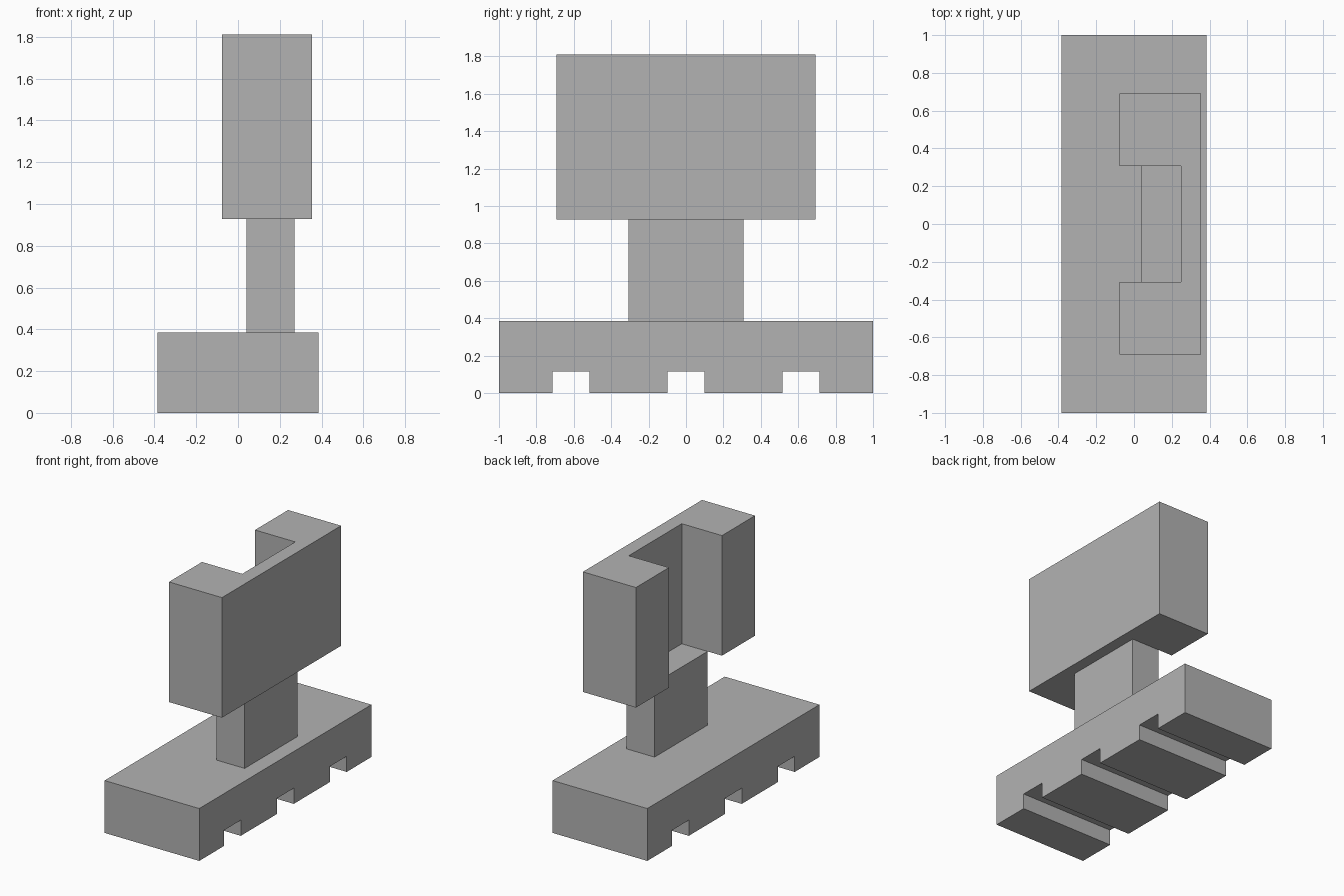
import bpy
import bmesh
from mathutils import Vector

cube = bpy.data.objects.get("Cube")
if cube:
    bpy.data.objects.remove(cube, do_unlink=True)

# Single flat grey
GREY = (0.45, 0.45, 0.45, 1.0)
grey = bpy.data.materials.new("plain_grey")
grey.use_nodes = True
grey.diffuse_color = GREY
grey.node_tree.nodes["Principled BSDF"].inputs["Base Color"].default_value = GREY


def prism(name, profile, offset):
    """Extrude a closed planar profile along an offset."""
    bm = bmesh.new()
    face = bm.faces.new([bm.verts.new(p) for p in profile])
    result = bmesh.ops.extrude_face_region(bm, geom=[face], use_keep_orig=True)
    moved = [g for g in result["geom"] if isinstance(g, bmesh.types.BMVert)]
    bmesh.ops.translate(bm, verts=moved, vec=Vector(offset))
    bmesh.ops.recalc_face_normals(bm, faces=bm.faces)
    mesh = bpy.data.meshes.new(name)
    bm.to_mesh(mesh)
    bm.free()
    mesh.materials.append(grey)
    obj = bpy.data.objects.new(name, mesh)
    bpy.context.collection.objects.link(obj)
    return obj


# Base: side profile with three grooves underneath, extruded across the width
HALF_WIDTH, BASE_TOP = 0.385, 0.385
GROOVE_HALF, GROOVE_TOP = 0.098, 0.115
outline = [(-1, BASE_TOP), (-1, 0)]
for centre in (-0.615, 0, 0.615):
    a, b = centre - GROOVE_HALF, centre + GROOVE_HALF
    outline += [(a, 0), (a, GROOVE_TOP), (b, GROOVE_TOP), (b, 0)]
outline += [(1, 0), (1, BASE_TOP)]
prism("grooved_base", [(-HALF_WIDTH, y, z) for y, z in outline], (2 * HALF_WIDTH, 0, 0))

# Column between the base and the bracket
COLUMN_TOP, COLUMN_HALF = 0.927, 0.308
column = [(0.04, -COLUMN_HALF), (0.27, -COLUMN_HALF), (0.27, COLUMN_HALF), (0.04, COLUMN_HALF)]
prism("column", [(x, y, BASE_TOP) for x, y in column], (0, 0, COLUMN_TOP - BASE_TOP))

# Upper bracket: C-shaped plan, open towards -x
OPEN_X, WALL_X, BACK_X, HALF_LENGTH = -0.077, 0.25, 0.354, 0.692
half = [(BACK_X, HALF_LENGTH), (OPEN_X, HALF_LENGTH), (OPEN_X, COLUMN_HALF), (WALL_X, COLUMN_HALF)]
plan = half + [(x, -y) for x, y in reversed(half)]
prism("upper_bracket", [(x, y, COLUMN_TOP) for x, y in plan], (0, 0, 1.81 - COLUMN_TOP))
